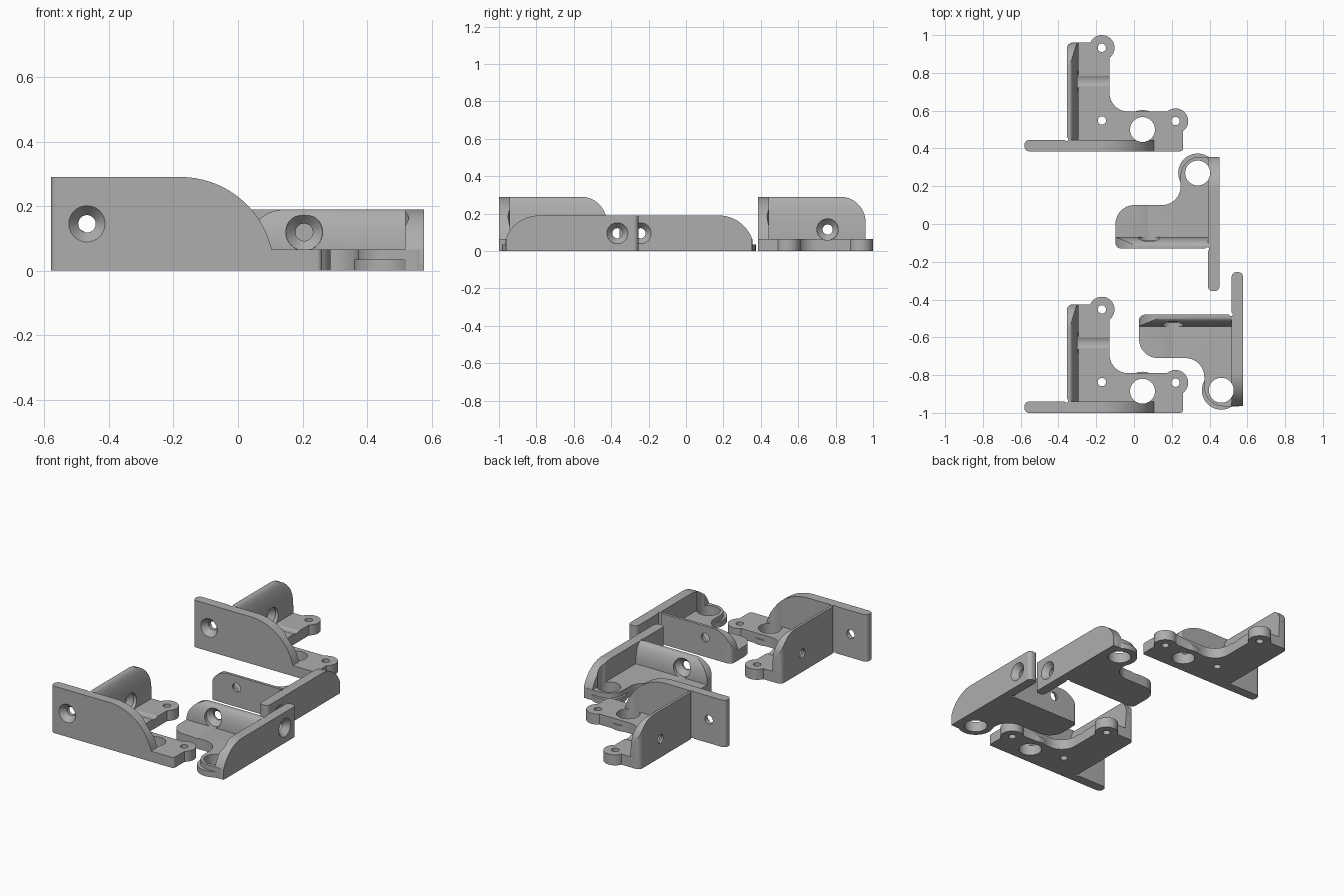
import bpy, bmesh, math
from mathutils import Vector, Matrix

cube = bpy.data.objects.get("Cube")
if cube:
    bpy.data.objects.remove(cube)

grey = bpy.data.materials.new("plain grey")
grey.use_nodes = True
colour = (0.42, 0.42, 0.42, 1)
grey.diffuse_color = colour
grey.node_tree.nodes["Principled BSDF"].inputs["Base Color"].default_value = colour

PLATE, WALL = 0.065, 0.06
# Axis triples: outline axis, outline axis, extrusion axis
UV, UZ, VZ = (0, 1, 2), (0, 2, 1), (1, 2, 0)


def rounded(corners, steps=14):
    """Outline from (a, b, radius) corners, filleting those with a radius."""
    out = []
    for i, (a, b, r) in enumerate(corners):
        p = Vector((a, b))
        if not r:
            out.append(p)
            continue
        d1 = (Vector(corners[i - 1][:2]) - p).normalized()
        d2 = (Vector(corners[(i + 1) % len(corners)][:2]) - p).normalized()
        half = d1.angle(d2) / 2
        centre = p + (d1 + d2).normalized() * r / math.sin(half)
        s = p + d1 * r / math.tan(half) - centre
        e = p + d2 * r / math.tan(half) - centre
        total = s.angle(e)
        for k in range(steps + 1):
            t = k / steps
            out.append(centre + (s * math.sin((1 - t) * total)
                                 + e * math.sin(t * total)) / math.sin(total))
    return out


def add_object(name, bm):
    bmesh.ops.recalc_face_normals(bm, faces=bm.faces)
    mesh = bpy.data.meshes.new(name)
    bm.to_mesh(mesh)
    bm.free()
    ob = bpy.data.objects.new(name, mesh)
    bpy.context.collection.objects.link(ob)
    return ob


def prism(outline, axes, low, high):
    bm = bmesh.new()
    verts = []
    for a, b in outline:
        co = [0, 0, 0]
        co[axes[0]], co[axes[1]], co[axes[2]] = a, b, low
        verts.append(bm.verts.new(co))
    face = bm.faces.new(verts)
    moved = bmesh.ops.extrude_face_region(bm, geom=[face])["geom"]
    push = Vector((0, 0, 0))
    push[axes[2]] = high - low
    bmesh.ops.translate(bm, vec=push,
                        verts=[v for v in moved if isinstance(v, bmesh.types.BMVert)])
    return add_object("prism", bm)


def rod(start, end, r1, r2=None):
    start, end = Vector(start), Vector(end)
    bm = bmesh.new()
    bmesh.ops.create_cone(bm, cap_ends=True, segments=40, radius1=r1,
                          radius2=r1 if r2 is None else r2, depth=(end - start).length)
    turn = Vector((0, 0, 1)).rotation_difference(end - start).to_matrix().to_4x4()
    bm.transform(Matrix.Translation((start + end) / 2) @ turn)
    return add_object("rod", bm)


def combine(base, others, operation):
    """Boolean each helper into the base, then discard the helper."""
    for other in others:
        mod = base.modifiers.new("bool", "BOOLEAN")
        mod.operation, mod.object, mod.solver = operation, other, "EXACT"
        graph = bpy.context.evaluated_depsgraph_get()
        mesh = bpy.data.meshes.new_from_object(base.evaluated_get(graph))
        base.modifiers.clear()
        base.data = mesh
        bpy.data.objects.remove(other)
    return base


def upright(u, v, r, low=-0.1, high=0.5):
    return rod((u, v, low), (u, v, high), r)


def make_bracket(height, plan, length, tip_radius, arc_u, sink_z, ears):
    # Floor plate with a low collar round the large hole
    bracket = prism(rounded(plan), UV, 0, PLATE)
    extras = [upright(0.4, 0.115, 0.103, 0, 0.035)]
    extras += [upright(u, v, 0.067, 0, PLATE) for u, v in ears]

    # Long outer wall sweeping down to the plate
    arc = [(arc_u + height * math.sin(t), height * math.cos(t))
           for t in (k / 24 * math.acos(PLATE / height) for k in range(25))]
    long_wall = prism([(-0.225, 0), (-0.225, height)] + arc + [(arc[-1][0], 0)], UZ, 0, WALL)
    ends = [(-0.225, 0, 0.025), (0.7, 0, 0), (0.7, WALL, 0), (-0.225, WALL, 0.025)]
    combine(long_wall, [prism(rounded(ends), UV, -0.1, 0.5)], "INTERSECT")

    # Side wall with a swelling inner face and a rounded far end
    swell = [(0.012 + 0.05 * math.sin(t), PLATE + (height - PLATE) * math.cos(t))
             for t in (k / 16 * math.pi / 2 for k in range(17))]
    side_wall = prism([(0, 0), (0, height)] + swell + [(0.062, 0)], UZ, 0.01, length)
    side = [(0, 0, 0), (length, 0, 0), (length, height, tip_radius), (0, height, 0)]
    combine(side_wall, [prism(rounded(side), VZ, -0.1, 0.3),
                        prism(rounded(plan), UV, -0.1, 0.5)], "INTERSECT")
    combine(bracket, extras + [side_wall, long_wall], "UNION")

    # Vertical holes and the corner relief
    cuts = [upright(0.4, 0.115, 0.066), upright(-0.003, 0.064, 0.01)]
    if ears:
        cuts += [upright(u, v, 0.022) for u, v in ears + [(0.185, 0.163)]]
    # Countersunk screw holes through both walls
    mid = height / 2
    cuts += [rod((-0.113, -0.1, mid), (-0.113, 0.2, mid), 0.027),
             rod((-0.113, -0.001, mid), (-0.113, 0.035, mid), 0.057, 0.027),
             rod((-0.1, 0.372, sink_z), (0.2, 0.372, sink_z), 0.027),
             rod((0.012, 0.372, sink_z), (0.042, 0.372, sink_z), 0.027, 0.057),
             rod((0.0415, 0.372, sink_z), (0.3, 0.372, sink_z), 0.057)]
    return combine(bracket, cuts, "DIFFERENCE")


def place(source, name, matrix):
    ob = bpy.data.objects.new(name, source.data.copy())
    bpy.context.collection.objects.link(ob)
    ob.data.transform(matrix)
    if matrix.determinant() < 0:
        ob.data.flip_normals()
    ob.data.materials.clear()
    ob.data.materials.append(grey)
    for poly in ob.data.polygons:
        poly.material_index = 0
    bpy.ops.object.select_all(action="DESELECT")
    ob.select_set(True)
    bpy.context.view_layer.objects.active = ob
    bpy.ops.object.shade_smooth_by_angle(angle=math.radians(25))


# Tall bracket with two screw ears
tall = make_bracket(
    0.29, [(0, 0, 0), (0.615, 0, 0.015), (0.615, 0.21, 0), (0.225, 0.21, 0.1),
           (0.225, 0.575, 0), (0, 0.575, 0.03)],
    0.575, 0.135, 0.177, 0.115, [(0.185, 0.548), (0.575, 0.16)])
# Low bracket with rounded arms
low = make_bracket(
    0.19, [(0, 0, 0), (0.485, 0, 0.025), (0.485, 0.205, 0.1), (0.23, 0.205, 0.1),
           (0.23, 0.55, 0.1), (0, 0.55, 0.03)],
    0.55, 0.12, 0.305, 0.119, [])

place(tall, "front_tall_bracket", Matrix.Translation((-0.355, -1, 0)))
place(tall, "back_tall_bracket", Matrix.Translation((-0.355, 0.385, 0)))
turned = Matrix.Rotation(math.pi / 2, 4, "Z")
place(low, "middle_low_bracket", Matrix.Translation((0.452, -0.13, 0)) @ turned)
place(low, "front_low_bracket",
      Matrix.Translation((0.577, -0.48, 0)) @ Matrix.Scale(-1, 4, (0, 1, 0)) @ turned)
for ob in (tall, low):
    bpy.data.objects.remove(ob)
